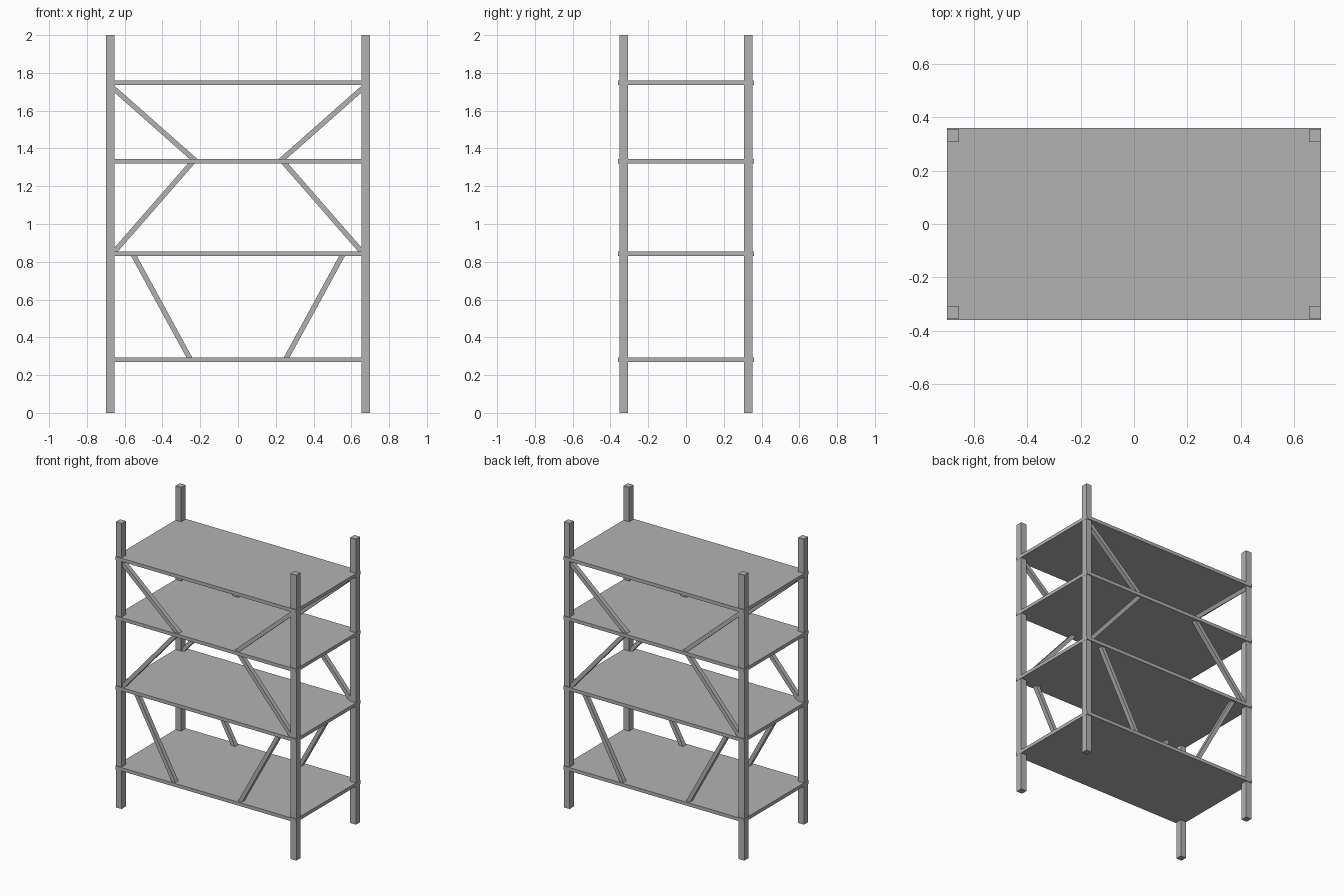
import bpy
import bmesh
from mathutils import Vector

default = bpy.data.objects.get("Cube")
if default:
    bpy.data.objects.remove(default, do_unlink=True)

# One plain grey metal for the whole rack
grey = bpy.data.materials.new("grey_metal")
grey.use_nodes = True
colour = (0.45, 0.45, 0.45, 1)
grey.diffuse_color = colour
grey.node_tree.nodes["Principled BSDF"].inputs["Base Color"].default_value = colour

HEIGHT = 2.0
SHELF_X, SHELF_Y, SHELF_T = 0.70, 0.359, 0.024
POST_W, POST_D = 0.044, 0.046
POST_X, POST_Y = 0.677, 0.33
BRACE_W, BRACE_D = 0.027, 0.032


def prism(name, outline, y0, y1):
    """Extrude an x-z outline from y0 to y1."""
    bm = bmesh.new()
    face = bm.faces.new([bm.verts.new((x, y0, z)) for x, z in outline])
    extruded = bmesh.ops.extrude_face_region(bm, geom=[face])
    verts = [g for g in extruded["geom"] if isinstance(g, bmesh.types.BMVert)]
    bmesh.ops.translate(bm, verts=verts, vec=(0, y1 - y0, 0))
    bmesh.ops.recalc_face_normals(bm, faces=bm.faces)
    mesh = bpy.data.meshes.new(name)
    bm.to_mesh(mesh)
    bm.free()
    mesh.materials.append(grey)
    obj = bpy.data.objects.new(name, mesh)
    bpy.context.collection.objects.link(obj)
    return obj


def box(name, x0, x1, y0, y1, z0, z1):
    return prism(name, [(x0, z0), (x1, z0), (x1, z1), (x0, z1)], y0, y1)


def brace(name, low, high, sx, y):
    """Slanted bar whose ends are cut level, so they sit in the shelves."""
    run = Vector(high) - Vector(low)
    half = BRACE_W / 2 * run.length / abs(run.y)
    outline = [(low[0] - half, low[1]), (low[0] + half, low[1]),
               (high[0] + half, high[1]), (high[0] - half, high[1])]
    prism(name, [(sx * x, z) for x, z in outline], y - BRACE_D / 2, y + BRACE_D / 2)


# Shelves
for i, z in enumerate((0.281, 0.842, 1.332, 1.748)):
    box(f"shelf_{i + 1}", -SHELF_X, SHELF_X, -SHELF_Y, SHELF_Y,
        z - SHELF_T / 2, z + SHELF_T / 2)

# Low and high centre points of the braces on the +x side
brace_runs = {
    "lower_brace": ((0.252, 0.283), (0.556, 0.840)),
    "middle_brace": ((0.664, 0.843), (0.238, 1.331)),
    "upper_brace": ((0.222, 1.332), (0.678, 1.735)),
}

# Corner posts and braces, mirrored left-right and front-back
for side, sx in (("left", 1), ("right", -1)):
    for end, sy in (("front", -1), ("back", 1)):
        x, y = sx * POST_X, sy * POST_Y
        box(f"{end}_{side}_post", x - POST_W / 2, x + POST_W / 2,
            y - POST_D / 2, y + POST_D / 2, 0, HEIGHT)
        for name, (low, high) in brace_runs.items():
            brace(f"{end}_{side}_{name}", low, high, sx, y)
